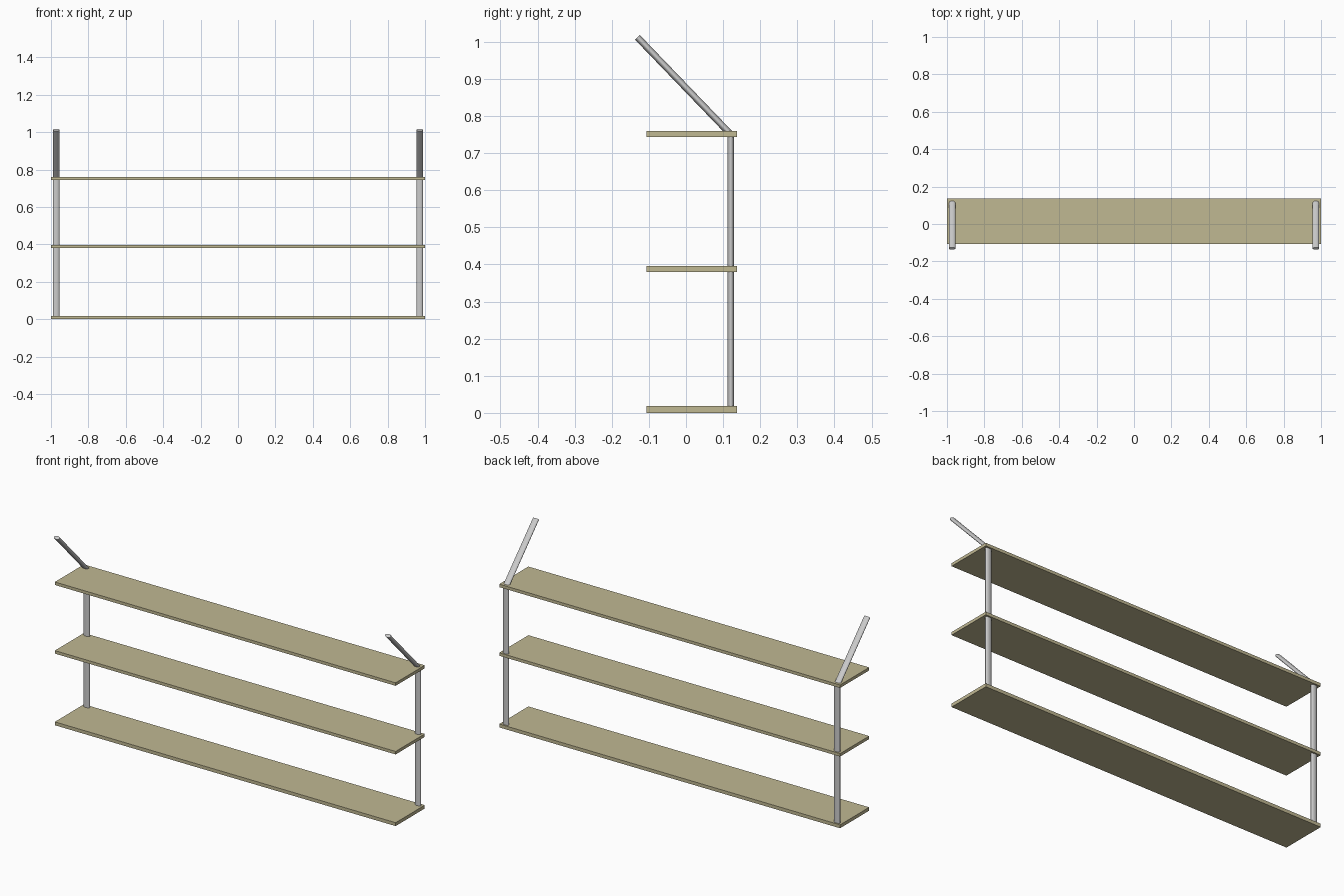
import bpy
from math import radians
from mathutils import Vector

if "Cube" in bpy.data.objects:
    bpy.data.objects.remove(bpy.data.objects["Cube"])

wood = bpy.data.materials.new("pale_wood")
wood.diffuse_color = (0.53, 0.48, 0.29, 1)
wood.use_nodes = True
wood.node_tree.nodes["Principled BSDF"].inputs["Base Color"].default_value = wood.diffuse_color


def shelf(name, z0, z1):
    bpy.ops.mesh.primitive_cube_add(size=1, location=(0, 0.015, (z0 + z1) / 2))
    ob = bpy.context.object
    ob.name = name
    ob.scale = (2, 0.244, z1 - z0)
    bpy.ops.object.transform_apply(location=False, rotation=False, scale=True)
    ob.data.materials.append(wood)


def rod(name, a, b):
    # oval tube: wide along x, thin front to back
    a, b = Vector(a), Vector(b)
    d = b - a
    bpy.ops.mesh.primitive_cylinder_add(vertices=32, radius=1, depth=1, location=(a + b) / 2)
    ob = bpy.context.object
    ob.name = name
    ob.scale = (0.017, 0.009, d.length)
    ob.rotation_euler = (Vector((0, 0, 1)).rotation_difference(d)).to_euler()
    bpy.ops.object.transform_apply(location=False, rotation=True, scale=True)
    bpy.ops.object.shade_smooth_by_angle(angle=radians(40))


# Three shelf boards
shelf("bottom_shelf", 0.0, 0.018)
shelf("middle_shelf", 0.38, 0.396)
shelf("top_shelf", 0.744, 0.76)

# Back uprights and the arms leaning forward from their tops
for side, x in (("left", -0.972), ("right", 0.972)):
    rod(side + "_upright", (x, 0.121, 0.008), (x, 0.121, 0.752))
    rod(side + "_slanted_arm", (x, 0.121, 0.75), (x, -0.131, 1.012))
